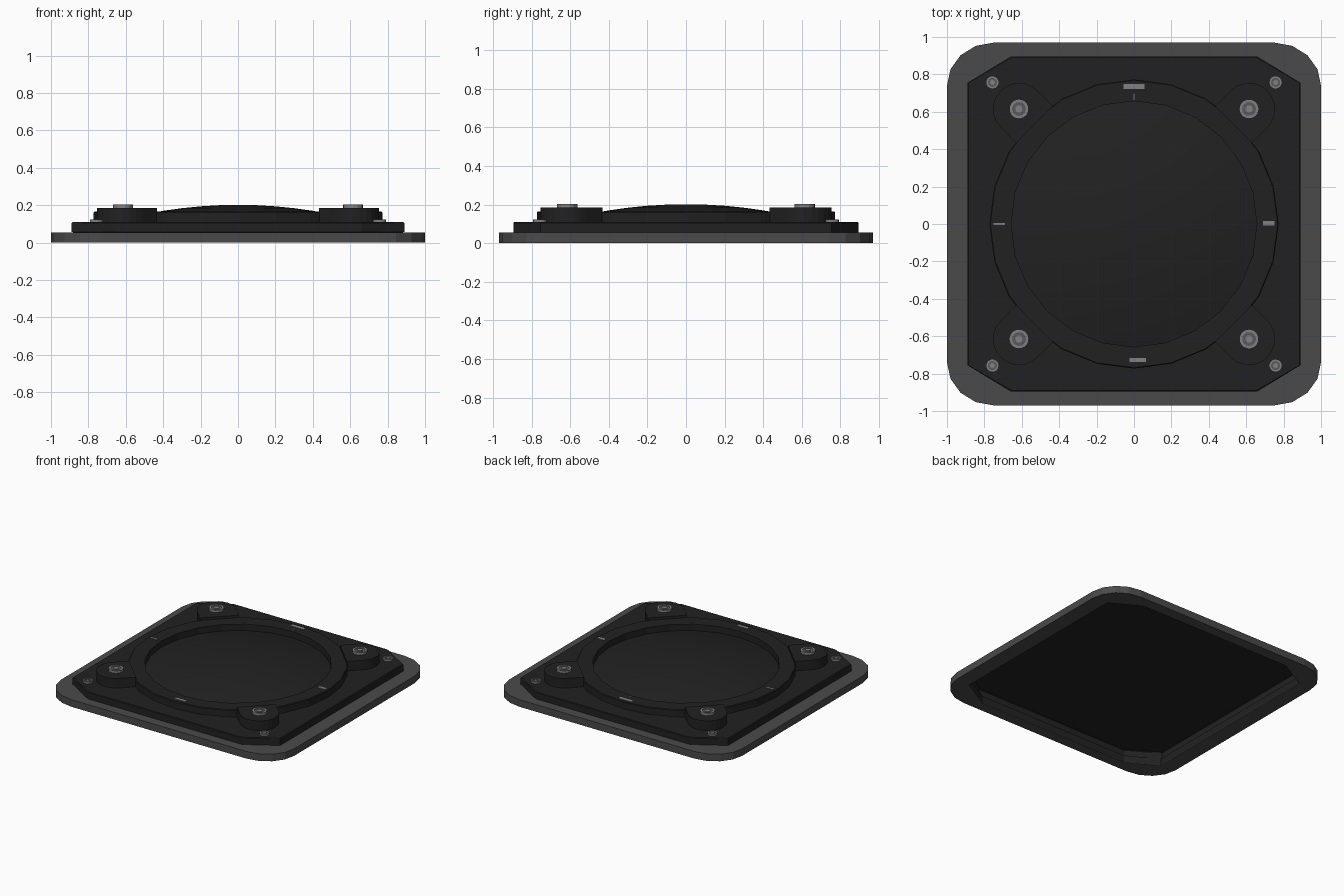
import bpy, bmesh, math
from mathutils import Matrix

if "Cube" in bpy.data.objects:
    bpy.data.objects.remove(bpy.data.objects["Cube"])


def material(name, v):
    m = bpy.data.materials.new(name)
    m.diffuse_color = (v, v, v, 1)
    m.use_nodes = True
    m.node_tree.nodes["Principled BSDF"].inputs["Base Color"].default_value = m.diffuse_color
    return m


GREY = material("frame grey", 0.068)
BLACK = material("matte black", 0.0155)
METAL = material("screw metal", 0.22)
SHADE = material("dark metal", 0.10)


def loft(name, loops, mat, closed=False, top=False, bottom=False, turn=0.0):
    """Bridge (outline, z) loops that run from the outside bottom upward."""
    bm = bmesh.new()
    rows = [[bm.verts.new((x, y, z)) for x, y in pts] for pts, z in loops]
    pairs = list(zip(rows, rows[1:]))
    if closed:
        pairs.append((rows[-1], rows[0]))
    for a, b in pairs:
        n = len(a)
        for i in range(n):
            j = (i + 1) % n
            bm.faces.new((a[i], a[j], b[j], b[i]))
    if top:
        bm.faces.new(rows[-1])
    if bottom:
        bm.faces.new(rows[0][::-1])
    bm.transform(Matrix.Rotation(turn, 4, 'Z'))
    me = bpy.data.meshes.new(name)
    bm.to_mesh(me)
    bm.free()
    me.materials.append(mat)
    ob = bpy.data.objects.new(name, me)
    bpy.context.collection.objects.link(ob)
    return ob


def circle(r, n=24, cx=0.0, cy=0.0):
    return [(cx + r * math.cos(2 * math.pi * i / n),
             cy + r * math.sin(2 * math.pi * i / n)) for i in range(n)]


def four_corners(corner):
    """Repeat one corner (listed from the +x side to the +y side) round the outline."""
    rev = corner[::-1]
    return (corner + [(-x, y) for x, y in rev]
            + [(-x, -y) for x, y in corner] + [(x, -y) for x, y in rev])


def rounded():
    a = [math.pi / 8 * i for i in range(5)]
    return four_corners([(0.75 + 0.25 * math.cos(t), 0.74 + 0.23 * math.sin(t)) for t in a])


def chamfered(d=0.0):
    return four_corners([(0.89 - d - 0.23 * t / 4, 0.755 + (0.14 - d) * t / 4)
                         for t in range(5)])


# Outer frame, open in the middle
loft("base_frame", [(rounded(), 0), (rounded(), 0.055),
                    (chamfered(0.01), 0.055), (chamfered(0.01), 0)], GREY, closed=True)

# Chamfered cover plate, hollow underneath
loft("cover_plate", [(chamfered(0.011), 0.003), (chamfered(0.011), 0.055),
                     (chamfered(), 0.056), (chamfered(), 0.105),
                     (chamfered(0.005), 0.11)], BLACK, top=True)

# Raised ring and shallow dome inside it
loft("raised_ring", [(circle(0.773), 0.11), (circle(0.773), 0.16), (circle(0.768), 0.165),
                     (circle(0.657), 0.165), (circle(0.657), 0.11)], BLACK)
radii = [0.657, 0.6, 0.5, 0.4, 0.3, 0.2, 0.1, 0.03]
dome = loft("centre_dome", [(circle(r, 48), 0.202 - 0.2 * r * r) for r in radii],
            BLACK, top=True)
for p in dome.data.polygons:
    p.use_smooth = True


def bolt(name, c, r, z0, z1, turn):
    """Round screw head with a sunken darker groove."""
    s = lambda k: circle(r * k, 14, c, c)
    low = z1 - 0.005
    loft(name, [(s(1), z0), (s(1), z1), (s(0.7), z1), (s(0.7), low)], METAL, turn=turn)
    loft(name + "_groove", [(s(0.7), low), (s(0.38), low)], SHADE, turn=turn)
    loft(name + "_core", [(s(0.38), low), (s(0.38), z1)], METAL, top=True, turn=turn)


# Mounting lug, large bolt and small screw at each corner
C = 0.615
W = 0.139
lug = [(C + W * math.cos(math.radians(a)), C + W * math.sin(math.radians(a)))
       for a in range(-45, 136, 15)]
lug += [(0.433, 0.63), (0.63, 0.433)]
for k in range(4):
    t = k * math.pi / 2
    loft(f"corner_lug_{k}", [(lug, 0.11), (lug, 0.184)], BLACK, top=True, turn=t)
    bolt(f"corner_bolt_{k}", C, 0.053, 0.184, 0.203, t)
    bolt(f"corner_screw_{k}", 0.757, 0.035, 0.11, 0.124, t)

# Small plain index plates on the ring
for name, x, y, w, h in [("back", 0, 0.735, 0.11, 0.026), ("front", 0.02, -0.727, 0.09, 0.022),
                         ("left", -0.72, 0, 0.06, 0.012), ("right", 0.72, 0.005, 0.06, 0.024),
                         ("tick", 0, 0.68, 0.005, 0.035)]:
    box = [(x - w / 2, y - h / 2), (x + w / 2, y - h / 2),
           (x + w / 2, y + h / 2), (x - w / 2, y + h / 2)]
    loft("index_plate_" + name, [(box, 0.165), (box, 0.168)], METAL, top=True)
